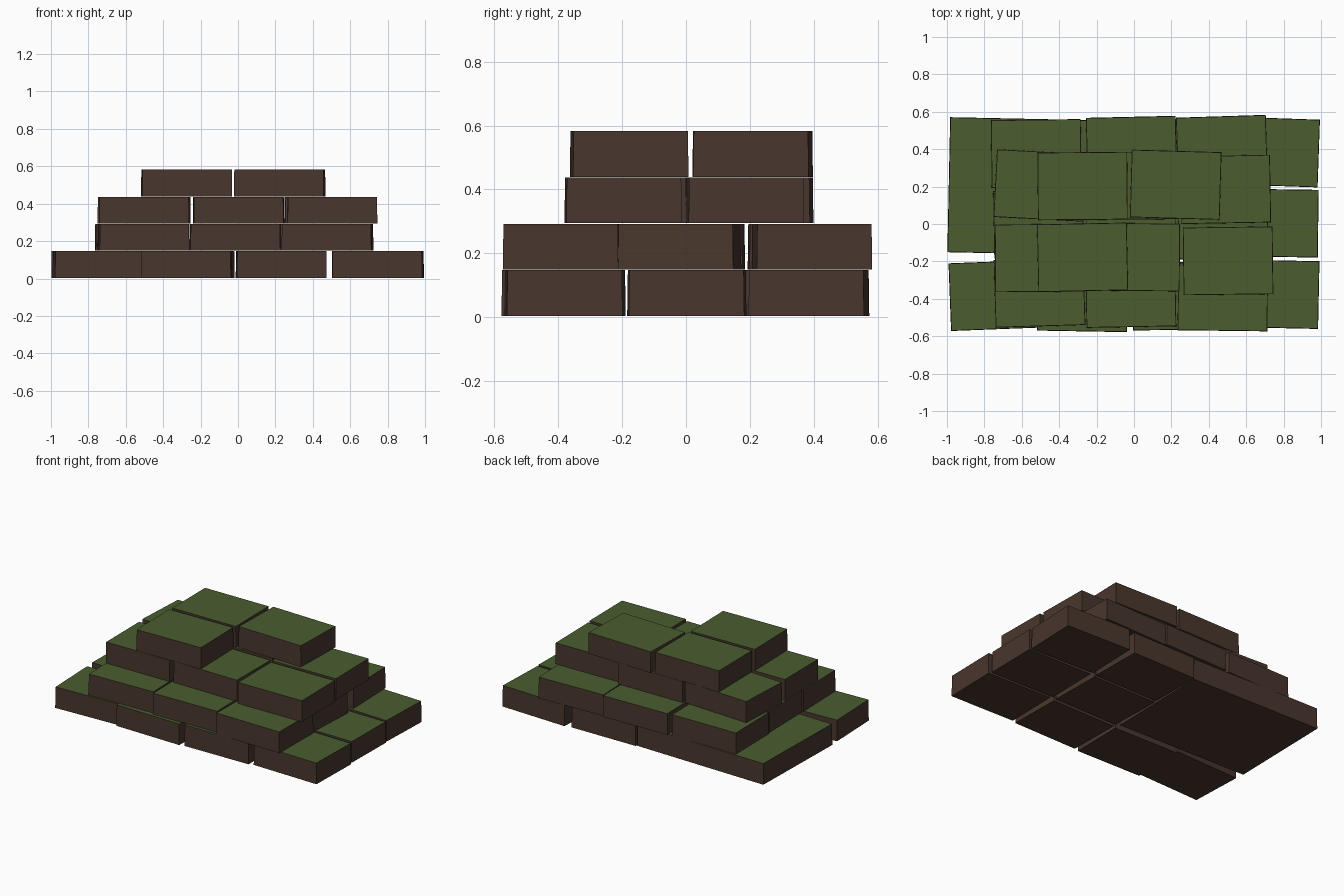
import bpy, bmesh
from math import radians
from mathutils import Matrix

if "Cube" in bpy.data.objects:
    bpy.data.objects.remove(bpy.data.objects["Cube"])


def material(name, color):
    m = bpy.data.materials.new(name)
    m.diffuse_color = color
    m.use_nodes = True
    m.node_tree.nodes["Principled BSDF"].inputs["Base Color"].default_value = m.diffuse_color
    return m


soil = material("soil", (0.065, 0.037, 0.026, 1))
grass = material("grass", (0.07, 0.11, 0.028, 1))
W, D, H = 0.48, 0.362, 0.143      # one standard sod
PITCH = 0.1455                    # layer spacing


def sod(name, x, y, layer, angle, w=W, d=D):
    """Cut turf block: soil body, grass top, slightly narrower at the top."""
    bm = bmesh.new()
    bmesh.ops.create_cube(bm, size=1)
    for v in bm.verts:
        k = 0.004 if v.co.z > 0 else 0.0
        v.co.x *= w - k
        v.co.y *= d - k
        v.co.z = (v.co.z + 0.5) * H
    bm.normal_update()
    for f in bm.faces:
        f.material_index = 1 if f.normal.z > 0.9 else 0
    base = layer * PITCH + (0.003 if layer else 0.004)
    bm.transform(Matrix.Translation((x, y, base)) @ Matrix.Rotation(radians(angle), 4, 'Z'))
    me = bpy.data.meshes.new(name)
    bm.to_mesh(me)
    bm.free()
    me.materials.append(soil)
    me.materials.append(grass)
    bpy.context.collection.objects.link(bpy.data.objects.new(name, me))


# Large double-size slab in the back left of the bottom layer
sod("large_turf_slab", -0.508, 0.2, 0, -1.2, 0.965, 0.722)

# (x, y, turn in degrees) for each hand-laid sod, layer by layer
layers = [
    [(-0.745, -0.382, 2.2), (-0.275, -0.393, -1), (0.232, -0.385, 0.8), (0.748, -0.375, -1.2),
     (0.23, 0.0, 0.8), (0.745, 0.005, -0.8),
     (0.23, 0.38, 0.5), (0.748, 0.385, -2)],
    [(-0.505, -0.366, 1.7), (-0.017, -0.37, 1), (0.475, -0.39, -0.7),
     (-0.51, 0.0, 1), (-0.015, 0.0, -1), (0.475, -0.02, -3),
     (-0.523, 0.377, 0.7), (-0.013, 0.392, 1.3), (0.47, 0.395, 1.8)],
    [(-0.503, -0.182, 0.4), (0.005, -0.177, -0.5), (0.503, -0.197, 0.7),
     (-0.502, 0.206, -3), (0.0, 0.205, 0.5), (0.49, 0.185, 1)],
    [(-0.275, -0.178, 1.2), (-0.275, 0.203, 0.5), (0.223, 0.21, -1.6)],
]
for level, blocks in enumerate(layers):
    for i, (x, y, a) in enumerate(blocks):
        sod(f"turf_block_layer{level + 1}_{i + 1}", x, y, level, a)
